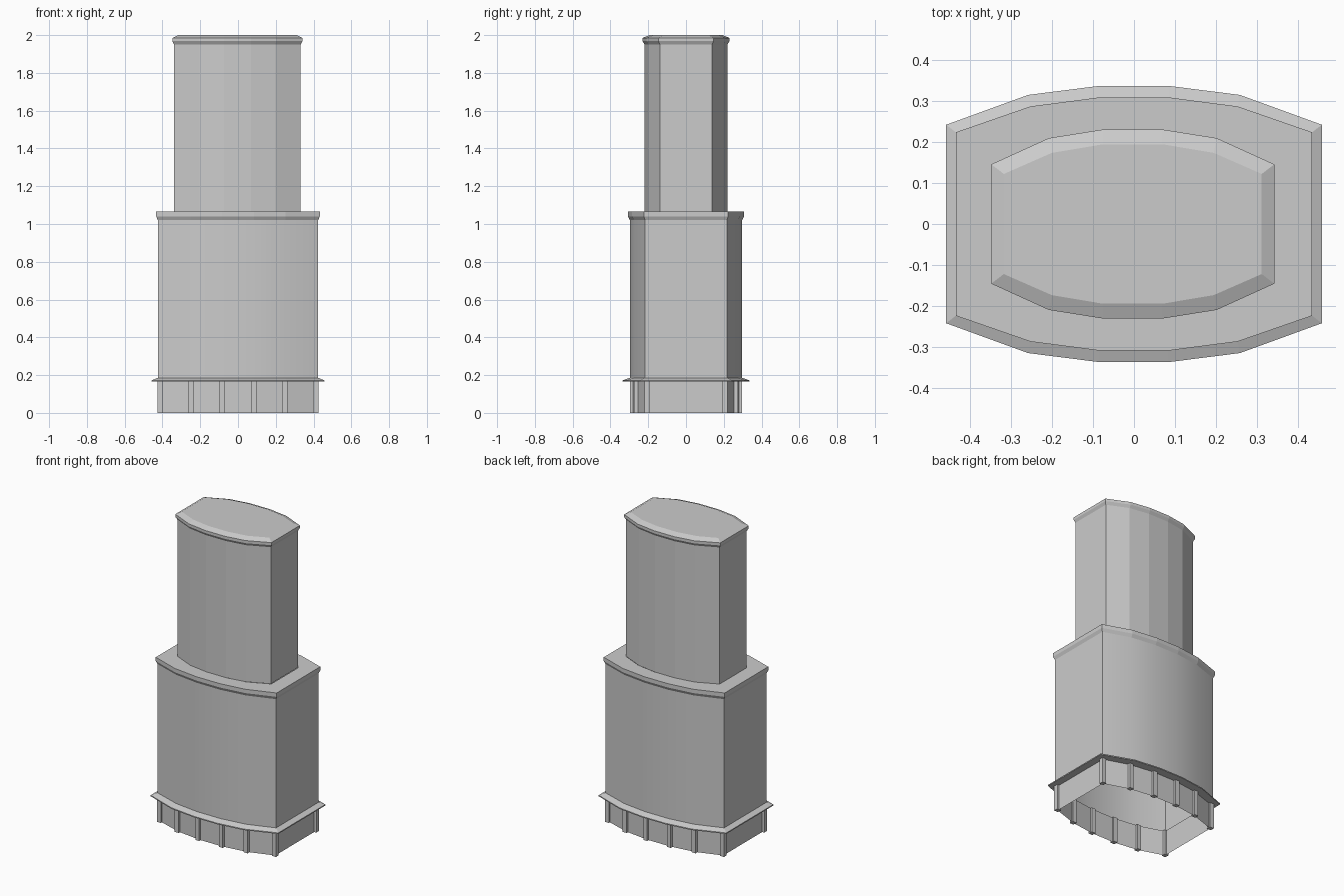
import bpy
import math

if "Cube" in bpy.data.objects:
    bpy.data.objects.remove(bpy.data.objects["Cube"], do_unlink=True)

# One grey material for the whole tower
grey = bpy.data.materials.new("plain grey")
grey.use_nodes = True
colour = (0.6, 0.6, 0.6, 1)
grey.diffuse_color = colour
grey.node_tree.nodes["Principled BSDF"].inputs["Base Color"].default_value = colour

# Quarter outlines: side corner, shoulder, middle
BODY = [(0.424, 0.216), (0.25, 0.275), (0.084, 0.297)]
TOWER = [(0.335, 0.138), (0.202, 0.198), (0.072, 0.219)]
SPREAD = [(0.85, 0.65), (0.2, 1), (0, 1)]


def outline(quarter, d=0.0):
    """Full bowed outline, grown outwards by d."""
    q = [(x + d * sx, y + d * sy) for (x, y), (sx, sy) in zip(quarter, SPREAD)]
    back = q + [(-x, y) for x, y in reversed(q)]
    return back + [(-x, -y) for x, y in back]


def make(name, verts, faces, smooth=False):
    mesh = bpy.data.meshes.new(name)
    mesh.from_pydata(verts, [], faces)
    mesh.materials.append(grey)
    obj = bpy.data.objects.new(name, mesh)
    bpy.context.collection.objects.link(obj)
    if smooth:
        bpy.ops.object.select_all(action='DESELECT')
        obj.select_set(True)
        bpy.context.view_layer.objects.active = obj
        bpy.ops.object.shade_smooth_by_angle(angle=math.radians(25))
    return obj


def loft(name, rings, cap=False, smooth=False):
    """Skin between rings given as (quarter outline, growth, height)."""
    verts, faces = [], []
    for quarter, d, z in rings:
        verts += [(x, y, z) for x, y in outline(quarter, d)]
    n = len(verts) // len(rings)
    for r in range(len(rings) - 1):
        for i in range(n):
            a, b = r * n + i, r * n + (i + 1) % n
            faces.append((a, b, b + n, a + n))
    if cap:
        faces.append(tuple(range(len(verts) - n, len(verts))))
    return make(name, verts, faces, smooth)


# Open base with a thin wall
loft("base_wall", [(BODY, -0.015, 0), (BODY, -0.015, 0.165)])

# Sloped skirt flange with a flat underside
loft("base_flange", [(BODY, -0.015, 0.165), (BODY, 0.039, 0.165),
                     (BODY, 0.039, 0.172), (BODY, 0, 0.186)])

# Lower body, flared rim and the ledge running in to the tower
loft("lower_body", [(BODY, 0, 0.165), (BODY, 0, 1.02)], smooth=True)
loft("lower_rim", [(BODY, 0, 1.02), (BODY, 0.011, 1.04), (BODY, 0.011, 1.065)])
loft("ledge", [(BODY, 0.011, 1.065), (TOWER, 0, 1.065)])

# Upper tower with flared rim and chamfered roof
upper = loft("upper_tower", [(TOWER, 0, 1.065), (TOWER, 0, 1.95)])
roof = loft("roof_rim", [(TOWER, 0, 1.95), (TOWER, 0.011, 1.968),
                         (TOWER, 0.011, 1.985), (TOWER, -0.025, 2.0)], cap=True)
for part in (upper, roof):
    part.location.x = -0.003

# Small posts at every corner of the base
HALF = 0.014
for k, (px, py) in enumerate(outline(BODY, -0.014)):
    square = [(-HALF, -HALF), (HALF, -HALF), (HALF, HALF), (-HALF, HALF)]
    verts = [(px + x, py + y, z) for z in (0, 0.165) for x, y in square]
    sides = [(i, (i + 1) % 4, (i + 1) % 4 + 4, i + 4) for i in range(4)]
    make(f"base_post_{k + 1}", verts, sides + [(3, 2, 1, 0), (4, 5, 6, 7)])
